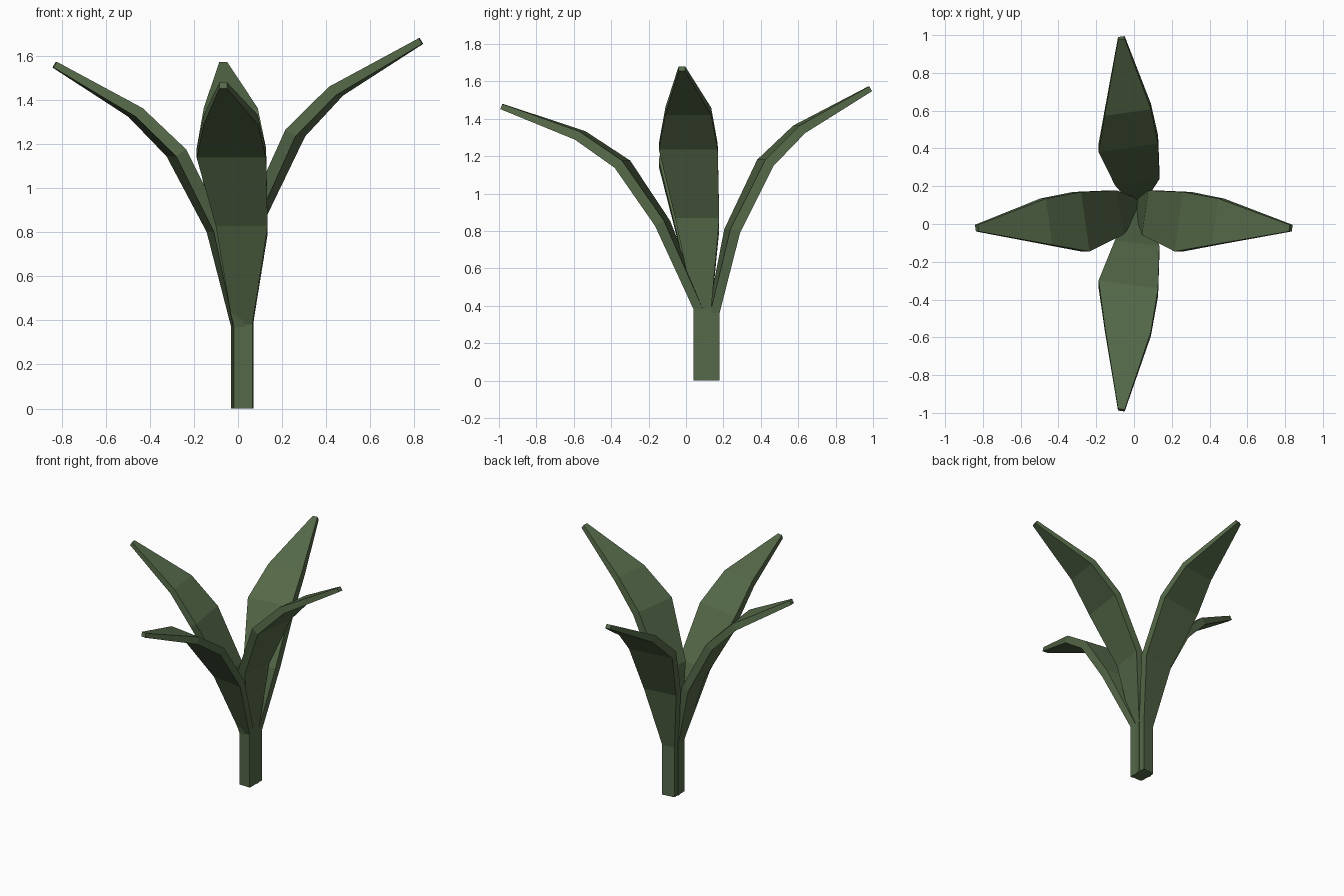
import bpy, bmesh
from mathutils import Vector

if "Cube" in bpy.data.objects:
    bpy.data.objects.remove(bpy.data.objects["Cube"])

green = bpy.data.materials.new("leaf_green")
green.diffuse_color = (0.09, 0.14, 0.065, 1)
green.use_nodes = True
green.node_tree.nodes["Principled BSDF"].inputs["Base Color"].default_value = green.diffuse_color

# Width and thickness of each cross-section, stem foot to leaf tip
WIDTH = [0.09, 0.09, 0.235, 0.315, 0.245, 0.035]
THICK = [0.05, 0.05, 0.055, 0.055, 0.05, 0.03]
SKEW = 0.14  # blades are turned slightly about the vertical


def leaf(name, axis, path, lateral):
    """Sweep a rectangular section along path (reach, height) on the x or y axis."""
    bm = bmesh.new()
    out = 1 if path[-1][0] > 0 else -1
    pts = [Vector(p) for p in path]
    rings = []
    for i, p in enumerate(pts):
        if i < 2:
            n = Vector((1, 0))
        else:
            a = (p - pts[i - 1]).normalized()
            b = (pts[i + 1] - p).normalized() if i + 1 < len(pts) else a
            t = (a + b).normalized()
            n = Vector((t.y, -t.x))
        ring = []
        for s, k in ((-1, -1), (1, -1), (1, 1), (-1, 1)):
            side = s * WIDTH[i] / 2
            r = p.x + n.x * k * THICK[i] / 2 + out * SKEW * side
            z = max(0, p.y + n.y * k * THICK[i] / 2)
            l = lateral[i] + side
            ring.append(bm.verts.new((r, l, z) if axis == "x" else (l, r, z)))
        rings.append(ring)
    for a, b in zip(rings, rings[1:]):
        for j in range(4):
            k = (j + 1) % 4
            bm.faces.new((a[j], a[k], b[k], b[j]))
    bm.faces.new(rings[0])
    bm.faces.new(rings[-1])
    bmesh.ops.recalc_face_normals(bm, faces=bm.faces)
    me = bpy.data.meshes.new(name)
    bm.to_mesh(me)
    bm.free()
    me.materials.append(green)
    ob = bpy.data.objects.new(name, me)
    bpy.context.collection.objects.link(ob)


# Four leaves, each with its own stem and lean
LAT_Y = [0.02, 0.02, 0.017, -0.03, -0.033, -0.067]
LAT_X = [0.09, 0.09, 0.06, 0.012, 0.012, -0.022]
leaf("front_leaf", "y", [(0.072, 0), (0.072, 0.38), (-0.125, 0.84), (-0.34, 1.157),
                         (-0.565, 1.31), (-0.985, 1.465)], LAT_Y)
leaf("back_leaf", "y", [(0.148, 0), (0.148, 0.36), (0.247, 0.80), (0.425, 1.165),
                        (0.605, 1.343), (0.985, 1.56)], LAT_Y)
leaf("right_leaf", "x", [(0.038, 0), (0.038, 0.38), (0.085, 0.875), (0.26, 1.25),
                         (0.445, 1.44), (0.83, 1.667)], LAT_X)
leaf("left_leaf", "x", [(0.0, 0), (0.0, 0.37), (-0.1, 0.81), (-0.28, 1.16),
                        (-0.465, 1.343), (-0.832, 1.56)], LAT_X)
